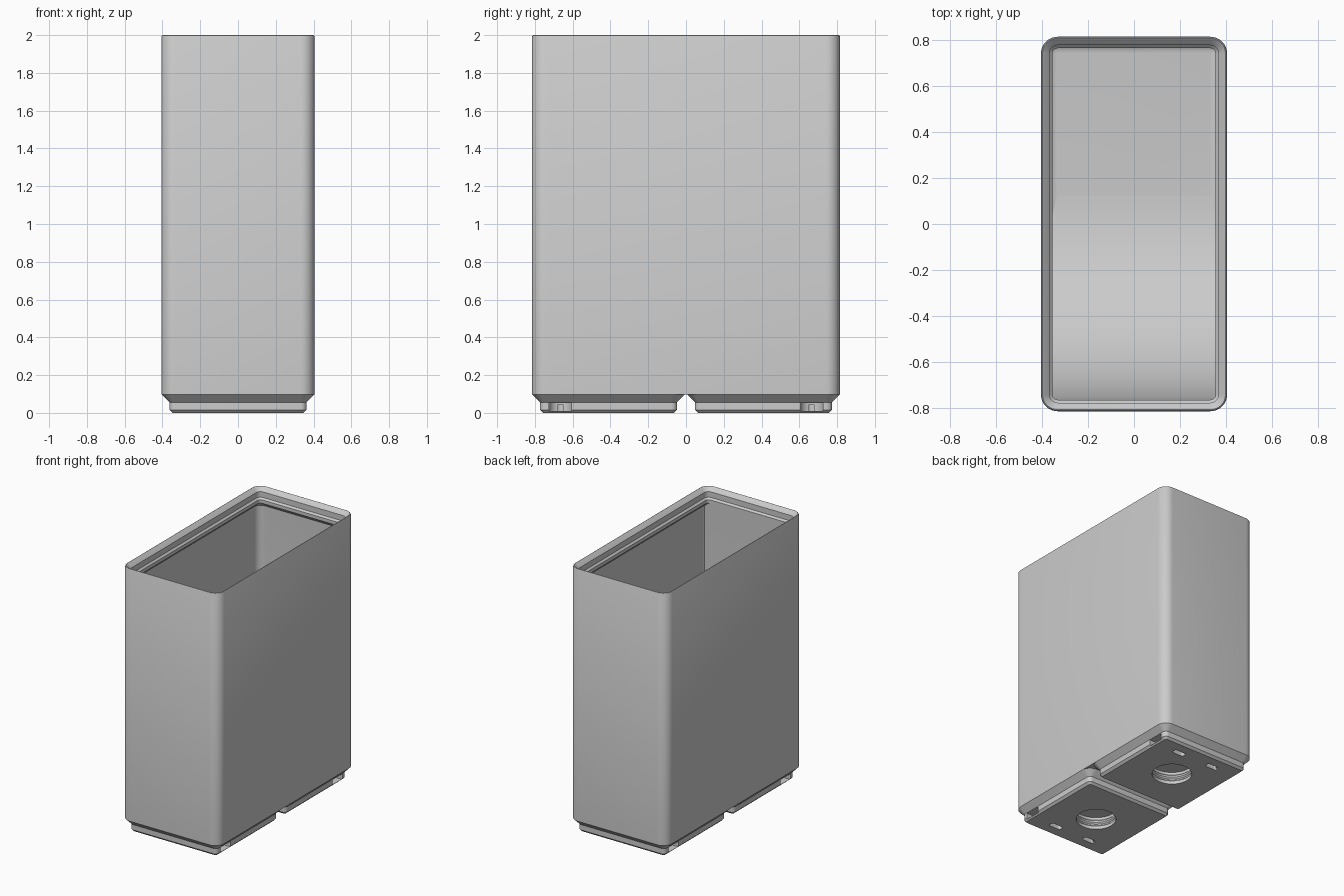
import bpy, bmesh, math

cube = bpy.data.objects.get("Cube")
if cube:
    bpy.data.objects.remove(cube, do_unlink=True)

HX, HY, R = 0.405, 0.815, 0.073      # outer half sizes and corner radius
BASE, TOP, FLOOR = 0.098, 2.0, 0.137
WALL, LIP = 0.0185, 0.05             # wall and stacking lip thickness
PITCH = 0.41                         # foot centre distance from the middle

grey = bpy.data.materials.new("plain grey")
grey.use_nodes = True
COLOUR = (0.6, 0.6, 0.6, 1)
grey.diffuse_color = COLOUR
grey.node_tree.nodes["Principled BSDF"].inputs["Base Color"].default_value = COLOUR


def rounded_ring(hx, hy, r, cy=0, steps=8):
    """Points of a rounded rectangle, anticlockwise."""
    pts = []
    for q, (sx, sy) in enumerate([(1, 1), (-1, 1), (-1, -1), (1, -1)]):
        for i in range(steps + 1):
            a = math.pi / 2 * (q + i / steps)
            pts.append((sx * (hx - r) + r * math.cos(a),
                        cy + sy * (hy - r) + r * math.sin(a)))
    return pts


def loft(name, rings):
    """Closed solid through a list of equal-length rings of 3D points."""
    bm = bmesh.new()
    loops = [[bm.verts.new(p) for p in ring] for ring in rings]
    n = len(loops[0])
    for a, b in zip(loops, loops[1:]):
        for i in range(n):
            j = (i + 1) % n
            bm.faces.new((a[i], a[j], b[j], b[i]))
    bm.faces.new(loops[0][::-1])
    bm.faces.new(loops[-1])
    bmesh.ops.recalc_face_normals(bm, faces=bm.faces)
    mesh = bpy.data.meshes.new(name)
    bm.to_mesh(mesh)
    bm.free()
    mesh.materials.append(grey)
    obj = bpy.data.objects.new(name, mesh)
    bpy.context.collection.objects.link(obj)
    return obj


def inset_loft(name, hx, hy, r, profile, cy=0):
    """Loft a rounded rectangle along (inset, height) steps."""
    return loft(name, [[(x, y, z) for x, y in
                        rounded_ring(hx - d, hy - d, max(r - d, 0.002), cy)]
                       for d, z in profile])


def activate(obj):
    bpy.ops.object.select_all(action='DESELECT')
    obj.select_set(True)
    bpy.context.view_layer.objects.active = obj


def smooth(obj):
    activate(obj)
    bpy.ops.object.shade_smooth_by_angle(angle=math.radians(30))


def cut(obj, cutter):
    cutter.hide_render = True
    activate(obj)
    mod = obj.modifiers.new("cut", 'BOOLEAN')
    mod.operation, mod.solver, mod.object = 'DIFFERENCE', 'EXACT', cutter
    bpy.ops.object.modifier_apply(modifier=mod.name)
    bpy.data.objects.remove(cutter, do_unlink=True)


# Bin body: outer wall, stacking lip, inner wall and filleted floor
FILLET = 0.052
profile = [(0, BASE), (0, TOP - 0.008), (0.003, TOP - 0.002), (0.007, TOP),
           (0.011, TOP - 0.003), (0.037, TOP - 0.03), (0.037, TOP - 0.072),
           (LIP, TOP - 0.085), (LIP, TOP - 0.11),
           (WALL, TOP - 0.11 - LIP + WALL), (WALL, FLOOR + FILLET)]
for i in range(1, 7):
    a = math.pi / 2 * i / 6
    profile.append((WALL + FILLET * (1 - math.cos(a)),
                    FLOOR + FILLET * (1 - math.sin(a))))
smooth(inset_loft("bin_body", HX, HY, R, profile))

# Scoop: quarter-round ramp up the inside of the front wall
RAD = 0.89
front = -HY + LIP
section = [(-0.782, FLOOR - 0.02), (front + RAD, FLOOR - 0.02)]
for i in range(25):
    a = math.pi / 2 * i / 24
    section.append((front + RAD * (1 - math.sin(a)),
                    FLOOR + RAD * (1 - math.cos(a))))
section += [(front, TOP - 0.1), (-0.782, TOP - 0.1)]
smooth(loft("scoop", [[(x, y, z) for y, z in section]
                      for x in (-HX + WALL, HX - WALL)]))

# Feet: stepped pads with a ribbed centre hole and side pockets
FOOT = [(0.058, 0), (0.042, 0.016), (0.042, 0.056), (0, BASE)]
HOLE = [(0.138, -0.02), (0.138, 0.025), (0.148, 0.035), (0.148, 0.045),
        (0.138, 0.055), (0.138, 0.068), (0.148, 0.078), (0.148, 0.12)]
for side, name in ((-1, "front_foot"), (1, "back_foot")):
    cy = side * PITCH
    foot = inset_loft(name, HX, HX, R, FOOT, cy)
    cut(foot, loft("hole_cutter", [
        [(r * math.cos(math.tau * i / 48), cy + r * math.sin(math.tau * i / 48), z)
         for i in range(48)] for r, z in HOLE]))
    py = cy + side * 0.255
    for sx in (-1, 1):
        # pocket open to the side, round at its inner end
        ring = rounded_ring(0.13, 0.06, 0.058, py)
        cut(foot, loft("pocket_cutter", [
            [(x + sx * 0.325, y, z) for x, y in ring] for z in (0.01, 0.053)]))
        ring = rounded_ring(0.05, 0.06, 0.002, py)
        cut(foot, loft("mouth_cutter", [
            [(x + sx * 0.39, y, z) for x, y in ring] for z in (0.01, 0.053)]))
        # small slot through the underside
        ring = rounded_ring(0.05, 0.02, 0.018, py)
        cut(foot, loft("slot_cutter", [
            [(x + sx * 0.15, y, z) for x, y in ring] for z in (-0.02, 0.045)]))
    smooth(foot)
